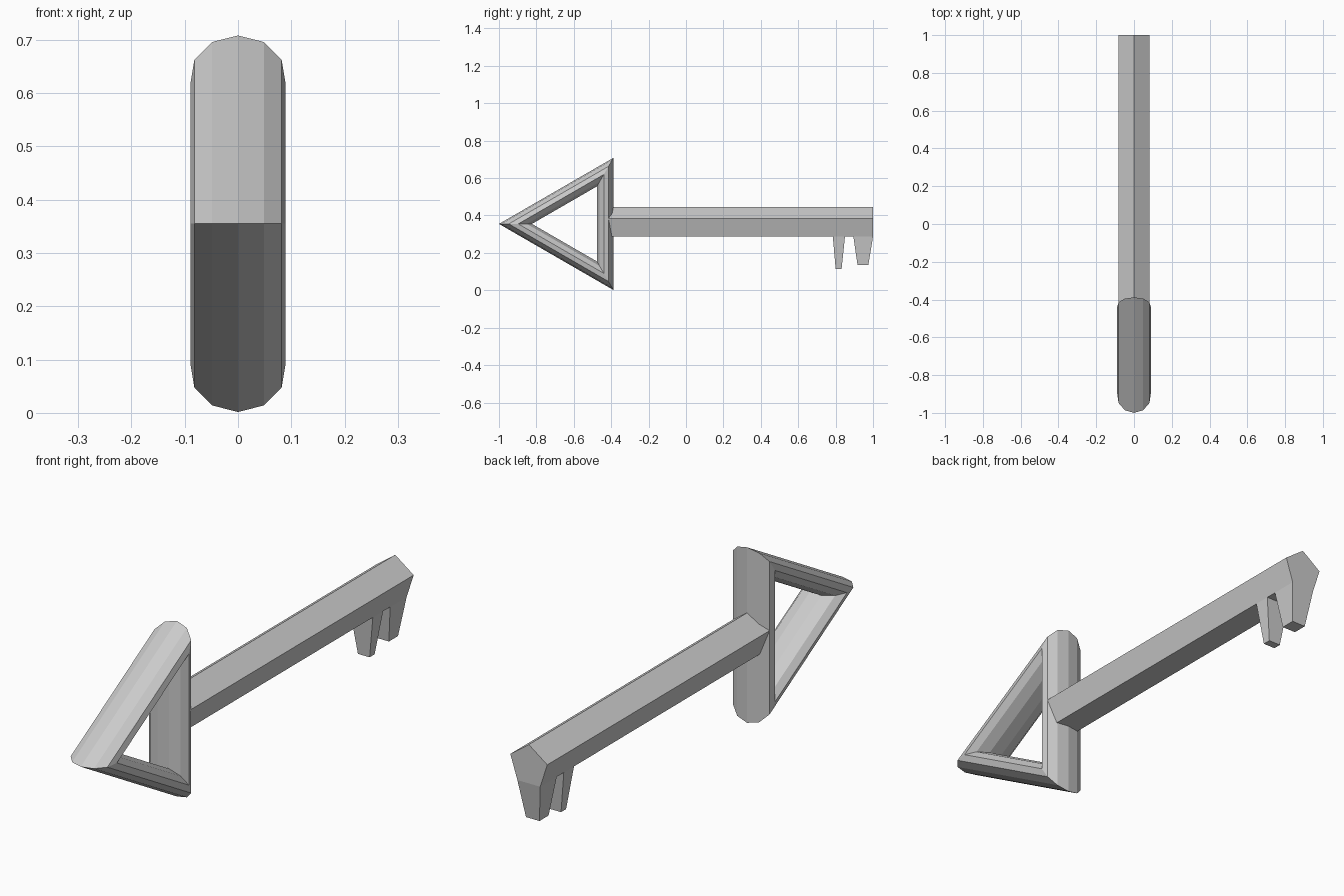
import bpy, bmesh
from math import sin, cos, pi

if "Cube" in bpy.data.objects:
    bpy.data.objects.remove(bpy.data.objects["Cube"])

ZC = 0.355          # height of the key's long axis


def ring(bm, points):
    return [bm.verts.new(p) for p in points]


def bridge(bm, a, b):
    """Join two closed rings with quads."""
    n = len(a)
    return [bm.faces.new((a[i], a[(i + 1) % n], b[(i + 1) % n], b[i])) for i in range(n)]


def finish(bm, name):
    bmesh.ops.recalc_face_normals(bm, faces=bm.faces)
    mesh = bpy.data.meshes.new(name)
    bm.to_mesh(mesh)
    bm.free()
    obj = bpy.data.objects.new(name, mesh)
    bpy.context.collection.objects.link(obj)
    return obj


# Bow: three-cornered torus with an eleven-sided tube, one corner facing -y
MAJOR, MINOR, SIDES = 0.318, 0.09, 11
bm = bmesh.new()
rings = []
for k in range(3):
    a = pi + k * 2 * pi / 3
    pts = []
    for i in range(SIDES):
        t = i * 2 * pi / SIDES
        r = MAJOR + MINOR * cos(t)
        pts.append((MINOR * sin(t), -0.592 + r * cos(a), ZC + r * sin(a)))
    rings.append(ring(bm, pts))
for k in range(3):
    bridge(bm, rings[k], rings[(k + 1) % 3])
finish(bm, "bow")

# Shaft: five-sided bar with cuts where the teeth grow out of its flat underside
RADIUS = 0.0865
stations = [-0.43, 0.785, 0.85, 0.895, 1.0]
bm = bmesh.new()
rings = [ring(bm, [(RADIUS * sin(i * 2 * pi / 5), y, ZC + 0.003 + RADIUS * cos(i * 2 * pi / 5))
                   for i in range(5)]) for y in stations]
undersides = [bridge(bm, a, b)[2] for a, b in zip(rings, rings[1:])]
bm.faces.new(rings[0])
bm.faces.new(rings[-1])

# Teeth: extrude the underside faces and taper them
for face, tip_z, y0, y1, half in ((undersides[1], 0.115, 0.80, 0.832, 0.026),
                                  (undersides[3], 0.135, 0.917, 0.975, 0.03)):
    tip = bmesh.ops.extrude_discrete_faces(bm, faces=[face])["faces"][0]
    mid = tip.calc_center_median().y
    for v in tip.verts:
        v.co = (half if v.co.x > 0 else -half, y1 if v.co.y > mid else y0, tip_z)
finish(bm, "shaft_and_teeth")
